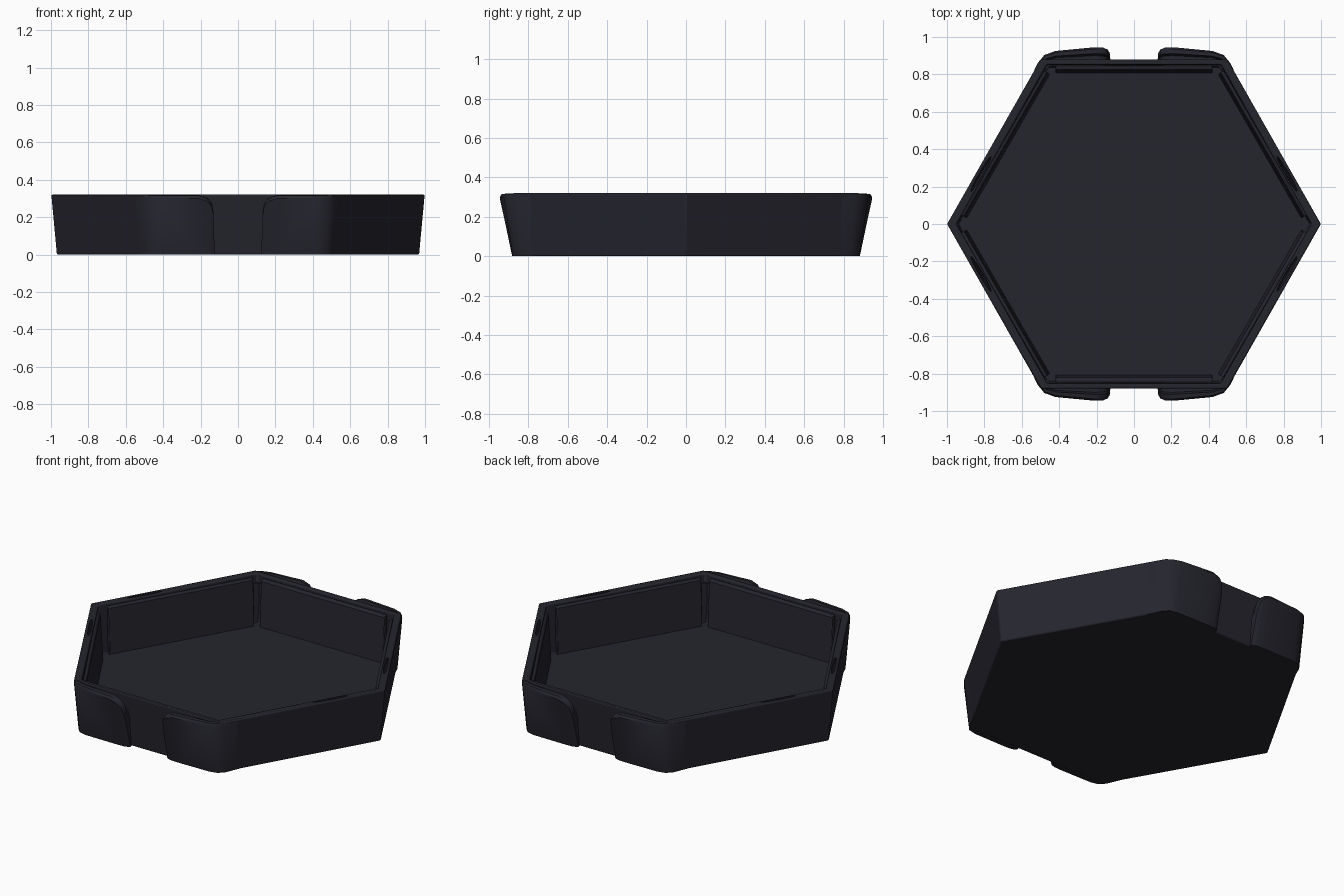
import bpy, bmesh, math
from mathutils import Vector

if "Cube" in bpy.data.objects:
    bpy.data.objects.remove(bpy.data.objects["Cube"])

mat = bpy.data.materials.new("dark_slate")
mat.diffuse_color = (0.018, 0.018, 0.027, 1)
mat.use_nodes = True
mat.node_tree.nodes["Principled BSDF"].inputs["Base Color"].default_value = mat.diffuse_color


def loft(name, rings, closed_loop=False):
    """Skin a list of equal point rings; cap the ends or join them in a loop."""
    bm = bmesh.new()
    vs = [[bm.verts.new(p) for p in r] for r in rings]
    n = len(rings[0])
    for a, b in zip(vs, vs[1:]):
        for i in range(n):
            bm.faces.new((a[i], a[(i + 1) % n], b[(i + 1) % n], b[i]))
    bm.faces.new(vs[0])
    bm.faces.new(vs[-1])
    bmesh.ops.recalc_face_normals(bm, faces=bm.faces)
    me = bpy.data.meshes.new(name)
    bm.to_mesh(me)
    bm.free()
    me.materials.append(mat)
    ob = bpy.data.objects.new(name, me)
    bpy.context.collection.objects.link(ob)
    return ob


def bevel(ob, w, seg=2):
    m = ob.modifiers.new("bevel", 'BEVEL')
    m.width, m.segments, m.limit_method = w, seg, 'ANGLE'
    m.angle_limit = math.radians(40)


def mirror(ob, x, y):
    m = ob.modifiers.new("mirror", 'MIRROR')
    m.use_axis = (x, y, False)
    m.use_clip = False
    m.use_mirror_merge = False


def smooth(ob, deg=35):
    bpy.ops.object.select_all(action='DESELECT')
    ob.select_set(True)
    bpy.context.view_layer.objects.active = ob
    bpy.ops.object.shade_smooth_by_angle(angle=math.radians(deg))


def hexagon(rx, cx, cy, z):
    return [(rx, 0, z), (cx, cy, z), (-cx, cy, z), (-rx, 0, z), (-cx, -cy, z), (cx, -cy, z)]


# hexagonal tray: outside wall, rim, inside wall and floor
tray = loft("tray", [hexagon(0.97, 0.485, 0.85, 0), hexagon(1.0, 0.5, 0.88, 0.32),
                     hexagon(0.95, 0.465, 0.852, 0.32), hexagon(0.94, 0.46, 0.84, 0.02)])
bevel(tray, 0.007)

# narrow slots sunk in the rim of the four slanted sides
for i, (sx, sy) in enumerate([(1, 1), (-1, 1), (-1, -1), (1, -1)]):
    bpy.ops.mesh.primitive_uv_sphere_add(segments=20, ring_count=12,
                                         location=(sx * 0.818, sy * 0.268, 0.325))
    cut = bpy.context.object
    cut.name = "slot_cutter_%d" % i
    cut.scale = (0.11, 0.01, 0.07)
    cut.rotation_euler.z = math.radians(120 * sx * sy)
    cut.hide_render = True
    cut.hide_set(True)
    cut.data.materials.append(mat)
    m = tray.modifiers.new("slot", 'BOOLEAN')
    m.operation, m.object, m.solver = 'DIFFERENCE', cut, 'EXACT'

# corner pads flaring out of the front and back: outer top, outer bottom, inner, top height
cols = [((.13, .915), (.125, .865), (.13, .845), .22),
        ((.14, .932), (.135, .872), (.14, .845), .275),
        ((.165, .943), (.16, .88), (.165, .845), .303),
        ((.21, .945), (.21, .882), (.21, .845), .318),
        ((.42, .925), (.42, .88), (.41, .845), .318),
        ((.48, .903), (.47, .868), (.45, .845), .318),
        ((.515, .86), (.50, .835), (.475, .82), .318),
        ((.555, .777), (.537, .75), (.52, .745), .315)]
rings = []
for top, bot, inn, z in cols:
    o, n = Vector(top), Vector(inn)
    ring = [(bot[0], bot[1], 0)]
    # rolled lip, then a groove against the tray wall
    for t, dz in [(0, .018), (.1, .003), (.34, .0), (.45, .05), (1, .05)]:
        p = o.lerp(n, t)
        ring.append((p.x, p.y, z - dz))
    ring.append((inn[0], inn[1], 0))
    rings.append(ring)
pads = loft("corner_pads", rings)
mirror(pads, True, True)


# raised panels lining the inside walls
def panel(name, half, shift, face_top, face_bot, back, deg):
    c, s = math.cos(math.radians(deg)), math.sin(math.radians(deg))
    rings = []
    for t in (shift - half, shift + half):
        sec = [(face_bot, 0.015), (face_top, 0.295), (face_top + 0.008, 0.305),
               (back, 0.305), (back, 0.015)]
        rings.append([(a * c - t * s, a * s + t * c, z) for a, z in sec])
    ob = loft(name, rings)
    bevel(ob, 0.004)
    return ob


end_panels = panel("end_panels", 0.42, 0, 0.822, 0.808, 0.848, 90)
mirror(end_panels, False, True)
side_panels = panel("side_panels", 0.445, 0.075 - 0.05, 0.805, 0.79, 0.825, 30)
mirror(side_panels, True, True)

for ob in (tray, pads, end_panels, side_panels):
    smooth(ob)
